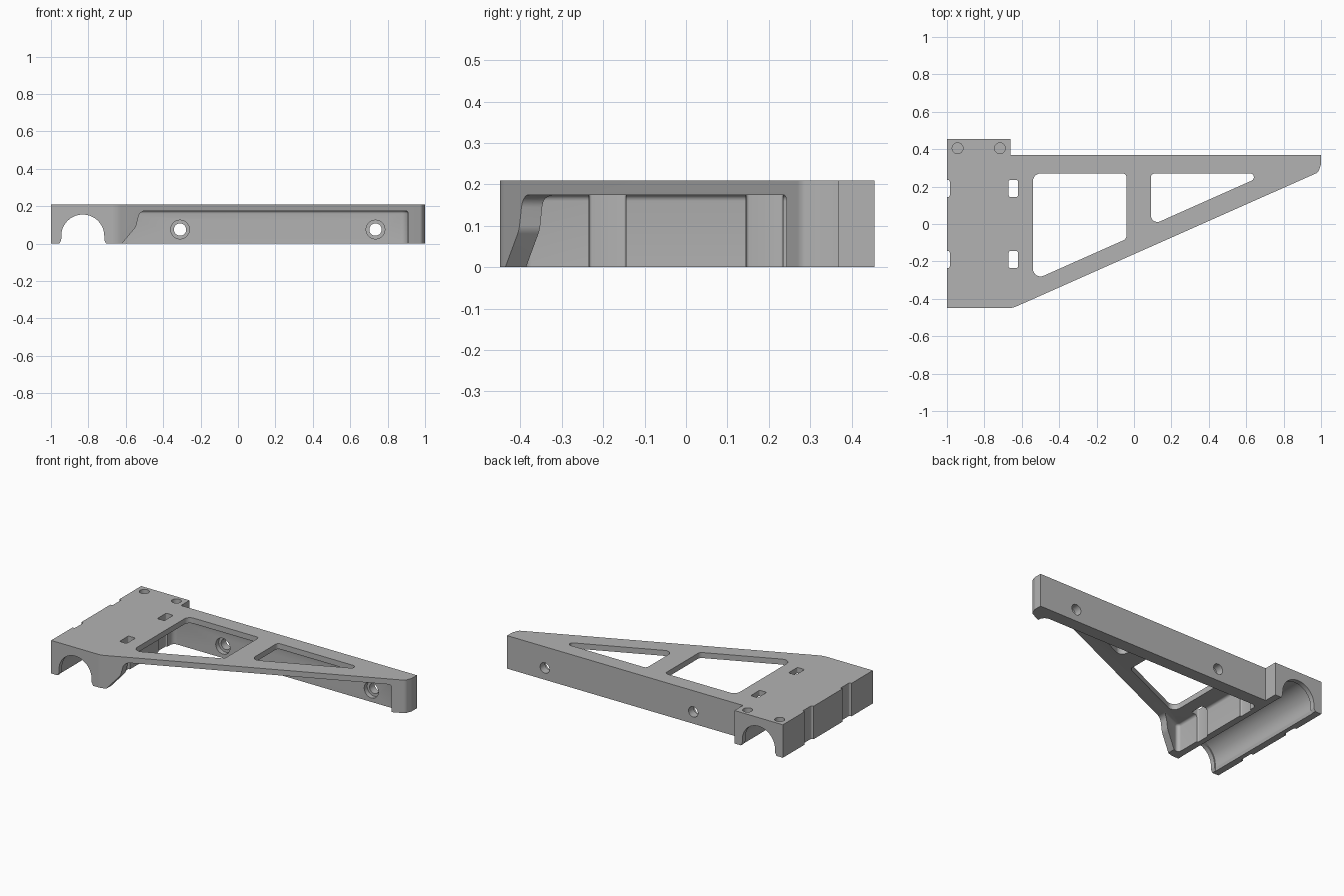
import bpy, bmesh, math
from mathutils import Vector

if "Cube" in bpy.data.objects:
    bpy.data.objects.remove(bpy.data.objects["Cube"])

grey = bpy.data.materials.new("plain grey")
grey.use_nodes = True
grey.diffuse_color = (0.45, 0.45, 0.45, 1)
grey.node_tree.nodes["Principled BSDF"].inputs["Base Color"].default_value = grey.diffuse_color

HEIGHT, CEILING = 0.21, 0.175
TUBE_X, STEP_X, END_X = -0.83, -0.66, 0.91


def diagonal(x, offset=0):
    """Y of the sloping front edge at x."""
    return -0.45 + (x + 0.65) * 0.444 + offset


def rounded(corners, steps=8):
    """Fillet each (x, y, radius) corner of a polygon."""
    out = []
    for i, (x, y, r) in enumerate(corners):
        p = Vector((x, y))
        if not r:
            out.append(p)
            continue
        a = (Vector(corners[i - 1][:2]) - p).normalized()
        b = (Vector(corners[(i + 1) % len(corners)][:2]) - p).normalized()
        half = a.angle(b) / 2
        centre = p + (a + b).normalized() * r / math.sin(half)
        start = p + a * r / math.tan(half) - centre
        end = p + b * r / math.tan(half) - centre
        sweep = math.atan2(start.x * end.y - start.y * end.x, start.dot(end))
        for k in range(steps + 1):
            t = sweep * k / steps
            c, s = math.cos(t), math.sin(t)
            out.append(centre + Vector((start.x * c - start.y * s, start.x * s + start.y * c)))
    return out


def prism(name, points, low, high, axis="z", bevel=0):
    """Extrude a profile along z, or an x-z profile along y."""
    place = (lambda p, h: (p[0], p[1], h)) if axis == "z" else (lambda p, h: (p[0], h, p[1]))
    bm = bmesh.new()
    rings = [[bm.verts.new(place(p, h)) for p in points] for h in (low, high)]
    bm.faces.new(rings[0])
    top = bm.faces.new(rings[1])
    n = len(points)
    for i in range(n):
        j = (i + 1) % n
        bm.faces.new((rings[0][i], rings[0][j], rings[1][j], rings[1][i]))
    bmesh.ops.recalc_face_normals(bm, faces=bm.faces)
    if bevel:
        bmesh.ops.bevel(bm, geom=list(top.edges), offset=bevel, segments=4,
                        profile=0.5, affect="EDGES")
    mesh = bpy.data.meshes.new(name)
    bm.to_mesh(mesh)
    bm.free()
    obj = bpy.data.objects.new(name, mesh)
    bpy.context.collection.objects.link(obj)
    return obj


def box(x0, x1, y0, y1, r=0):
    return rounded([(x0, y0, r), (x1, y0, r), (x1, y1, r), (x0, y1, r)], 4)


def circle(x, y, r, n=40):
    return [(x + r * math.cos(2 * math.pi * i / n), y + r * math.sin(2 * math.pi * i / n))
            for i in range(n)]


def arch(r, flare):
    """Upside-down channel with rounded feet."""
    return rounded([(TUBE_X - r - flare, -0.05, 0), (TUBE_X - r - flare, 0, 0),
                    (TUBE_X - r, 0.02, 0.015), (TUBE_X - r, 0.04 + r, r * 0.999),
                    (TUBE_X + r, 0.04 + r, r * 0.999), (TUBE_X + r, 0.02, 0.015),
                    (TUBE_X + r + flare, 0, 0), (TUBE_X + r + flare, -0.05, 0)], 16)


# Main body: clamp block, back wall, and triangular plate
bracket = prism("bracket", rounded([
    (-1, -0.45, 0), (-0.65, -0.45, 0.12), (0.985, diagonal(0.985), 0.03),
    (1, 0.32, 0.03), (1, 0.37, 0), (STEP_X, 0.37, 0), (STEP_X, 0.455, 0), (-1, 0.455, 0)]),
    0, HEIGHT)
bracket.data.materials.append(grey)
cutters = []


def cut(*args, **kw):
    cutters.append(prism("cutter", *args, **kw))


# Pocket under the plate, leaving a thin gusset at the front
cut(rounded([(STEP_X, 0.29, 0.03), (STEP_X, diagonal(STEP_X, 0.05), 0.02),
             (-0.4, diagonal(-0.4, 0.05), 0), (-0.3, -0.6, 0),
             (END_X, -0.6, 0), (END_X, 0.29, 0.045)]),
    -0.1, CEILING, bevel=0.015)
cut(rounded([(-0.7, -0.1, 0), (-0.62, 0, 0), (-0.545, 0.09, 0.05), (-0.525, CEILING, 0.04),
             (0.5, CEILING, 0), (0.5, -0.1, 0)]), -0.7, -0.1, axis="y")

# Two windows through the plate
cut(rounded([(-0.54, 0.27, 0.04), (-0.04, 0.27, 0.02), (-0.04, -0.08, 0.03),
             (-0.54, -0.302, 0.04)]), 0.1, 0.3)
cut(rounded([(0.09, 0.27, 0.02), (0.715, 0.27, 0.02), (0.09, -0.008, 0.035)]), 0.1, 0.3)

# Tube channel with a narrow lip at both ends
cut(arch(0.115, 0.01), -0.6, 0.6, axis="y")
cut(arch(0.122, 0.005), -0.42, 0.425, axis="y")

# Strap slots on both sides of the tube block
for y in (-0.19, 0.19):
    cut(box(-1.1, -0.985, y - 0.045, y + 0.045, 0.008), -0.1, 0.3)
    cut(box(-0.67, -0.62, y - 0.045, y + 0.045, 0.008), -0.1, 0.3)

# Blind holes in the block and counterbored holes in the back wall
for x in (-0.943, -0.717):
    cut(circle(x, 0.405, 0.029), 0.165, 0.3)
for x in (-0.31, 0.735):
    cut(circle(x, 0.075, 0.033), 0.2, 0.5, axis="y")
    cut(circle(x, 0.075, 0.05), 0.2, 0.32, axis="y")

# Apply the cuts and clear the cutters
bpy.context.view_layer.objects.active = bracket
for cutter in cutters:
    mod = bracket.modifiers.new("cut", "BOOLEAN")
    mod.operation, mod.solver, mod.object = "DIFFERENCE", "EXACT", cutter
    bpy.ops.object.modifier_apply(modifier=mod.name)
    bpy.data.objects.remove(cutter)

bpy.ops.object.select_all(action="DESELECT")
bracket.select_set(True)
bpy.ops.object.shade_smooth_by_angle(angle=math.radians(30))
